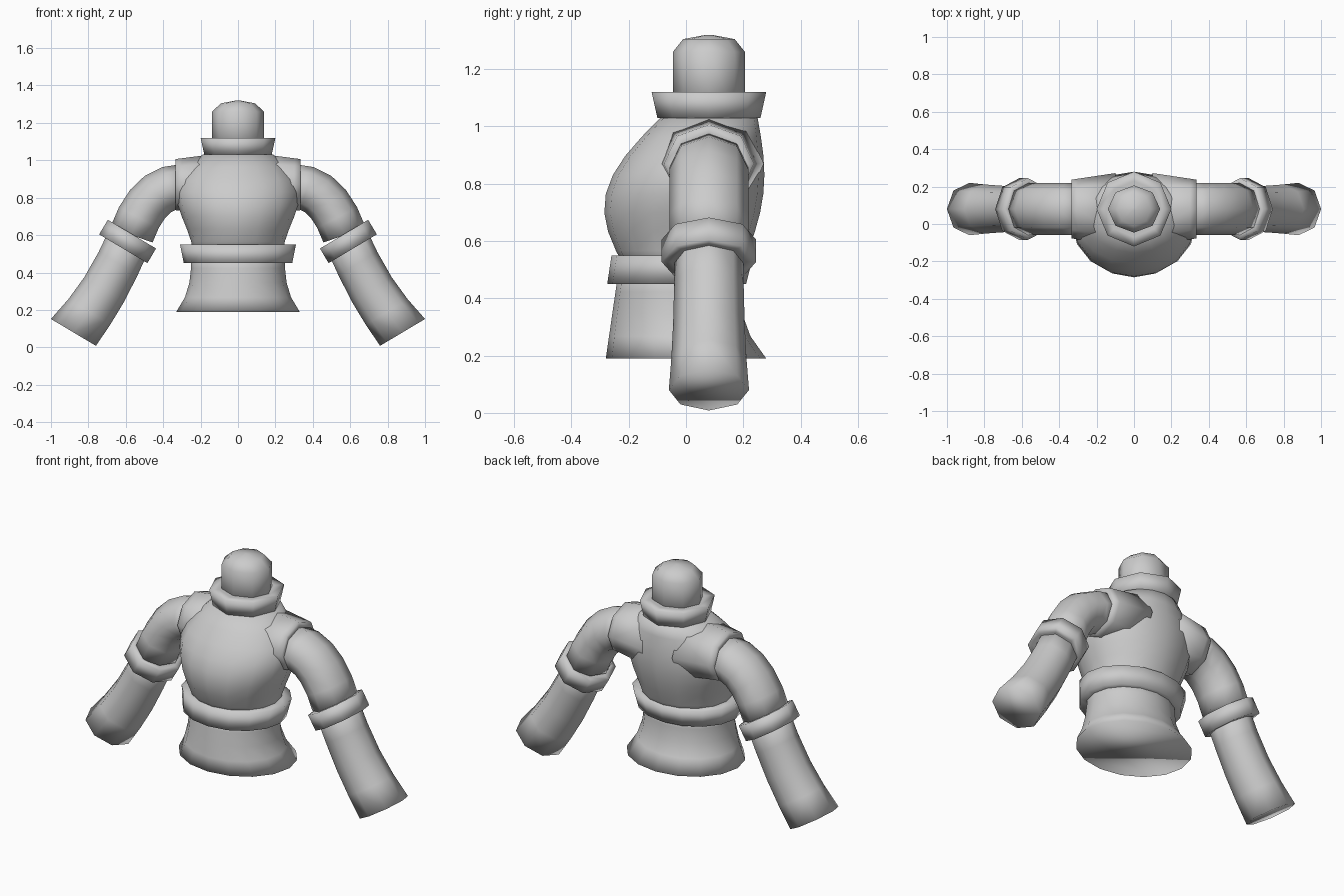
import bpy
import bmesh
from math import cos, sin, pi
from mathutils import Vector

cube = bpy.data.objects.get("Cube")
if cube:
    bpy.data.objects.remove(cube)

shade = (0.6, 0.6, 0.6, 1)
grey = bpy.data.materials.new("plain grey")
grey.use_nodes = True
grey.diffuse_color = shade
grey.node_tree.nodes["Principled BSDF"].inputs["Base Color"].default_value = shade


def loft(name, rings, sides=8, mirror=False):
    """Skin rings given as (centre, first half axis, second half axis)."""
    bm = bmesh.new()
    loops = []
    for centre, u, v in rings:
        angles = [2 * pi * i / sides for i in range(sides)]
        loops.append([bm.verts.new(centre + u * cos(a) + v * sin(a)) for a in angles])
    for lower, upper in zip(loops, loops[1:]):
        for i in range(sides):
            bm.faces.new((lower[i - 1], lower[i], upper[i], upper[i - 1]))
    bm.faces.new(loops[0])
    bm.faces.new(loops[-1])
    bmesh.ops.recalc_face_normals(bm, faces=bm.faces)
    for face in bm.faces:
        face.smooth = True
    mesh = bpy.data.meshes.new(name)
    bm.to_mesh(mesh)
    bm.free()
    mesh.materials.append(grey)
    part = bpy.data.objects.new(name, mesh)
    bpy.context.collection.objects.link(part)
    if mirror:
        part.modifiers.new("Mirror", 'MIRROR').use_axis[0] = True


def level(height, half_width, front, back):
    """Horizontal oval ring reaching from front to back."""
    return (Vector((0, (front + back) / 2, height)),
            Vector((half_width, 0, 0)),
            Vector((0, (back - front) / 2, 0)))


def tube(centre, direction, radius, depth=1.0):
    """Ring square to a direction in the xz plane; depth stretches it along y."""
    d = direction.normalized()
    return centre, Vector((-d.z, 0, d.x)) * radius, Vector((0, radius * depth, 0))


def scaled(ring, factor):
    centre, u, v = ring
    return centre, u * factor, v * factor


def band(name, start, end, factor, sides=8, mirror=False):
    """Thick cuff between two rings, with its rims turned inwards."""
    loft(name, [scaled(start, factor), start, end, scaled(end, factor)], sides, mirror)


def point(x, z):
    """Point in the plane shared by the neck and arms."""
    return Vector((x, 0.08, z))


def steps(count):
    return [i / count for i in range(count + 1)]


# Torso with a chest that swells forward
torso = []
for t in steps(8):
    swell = sin(pi * t)
    half_width = 0.24 - 0.05 * t + 0.12 * sin(pi * t ** 1.5)
    front = -0.21 + 0.12 * t - 0.13 * swell
    back = 0.19 + 0.06 * t + 0.05 * swell
    torso.append(level(0.5 + 0.53 * t, half_width, front, back))
loft("torso", torso, sides=16)

# Hem flares towards its lower edge, most of all at the back
hem = []
for t in steps(4):
    flare = t ** 3
    hem.append(level(0.5 - 0.31 * t, 0.25 + 0.08 * flare,
                     -0.235 - 0.045 * t, 0.185 + 0.095 * flare))
loft("hem", hem, sides=16)
band("belt", level(0.45, 0.29, -0.275, 0.21), level(0.55, 0.31, -0.26, 0.235), 0.8, sides=16)

# Collar and neck
up = Vector((0, 0, 1))
collar_base = tube(point(0, 1.03), up, 0.18)
collar_rim = tube(point(0, 1.12), up, 0.2)
band("collar", collar_base, collar_rim, 0.75)
neck_side = tube(point(0, 1.26), up, 0.14, 0.9)
neck_crown = tube(point(0, 1.305), up, 0.09)
loft("neck", [tube(point(0, 1.05), up, 0.14, 0.9), neck_side, neck_crown,
              tube(point(0, 1.32), up, 0.01)])

# Shoulders narrow outwards to an armhole
outward = Vector((1, 0, 0))
shoulder = [tube(point(x, 0.87), outward, 0.18 - 0.13 * x, 1.15) for x in (0.1, 0.3, 0.335)]
loft("shoulder", shoulder + [scaled(shoulder[-1], 0.8)], mirror=True)

# Upper sleeve follows a bend from armhole to elbow
armhole, bend, elbow = point(0.3, 0.86), point(0.48, 0.86), point(0.57, 0.6)
sleeve = []
for t in steps(5):
    before, after = armhole.lerp(bend, t), bend.lerp(elbow, t)
    sleeve.append(tube(before.lerp(after, t), after - before, 0.12, 1.15))
loft("upper_sleeve", sleeve, mirror=True)

# Forearm widens towards the wrist, with a cuff at the elbow
wrist = point(0.88, 0.08)
along = wrist - elbow
forearm = []
for t in steps(4):
    sag = Vector((-0.01, 0, -0.03)) * sin(pi * t)
    forearm.append(tube(elbow.lerp(wrist, t) + sag, along, 0.12 + 0.02 * t ** 2))
loft("forearm", forearm, mirror=True)
cuff_start = tube(elbow - along * 0.01, along, 0.15, 1.1)
cuff_end = tube(elbow + along * 0.14, along, 0.15, 1.1)
band("sleeve_cuff", cuff_start, cuff_end, 0.8, mirror=True)
